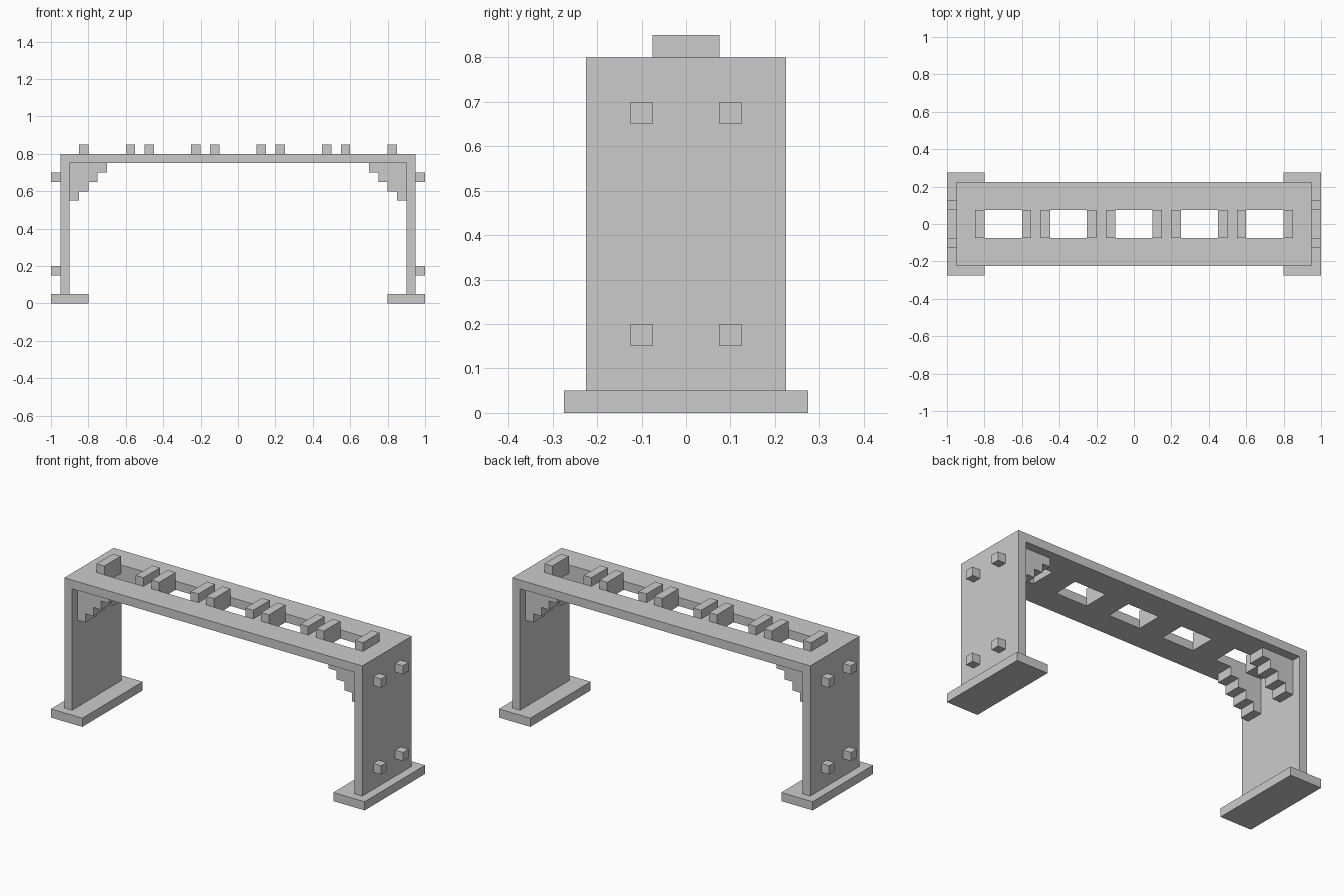
import bpy

if "Cube" in bpy.data.objects:
    bpy.data.objects.remove(bpy.data.objects["Cube"])


def make_object(name, verts, faces):
    mesh = bpy.data.meshes.new(name)
    mesh.from_pydata(verts, [], faces)
    obj = bpy.data.objects.new(name, mesh)
    bpy.context.collection.objects.link(obj)
    return obj


def extrude_profile(name, profile, y0, y1):
    """Extrude a counter-clockwise (seen from the front) XZ profile along y."""
    n = len(profile)
    verts = [(x, y, z) for y in (y0, y1) for x, z in profile]
    faces = [tuple(range(n)), tuple(reversed(range(n, 2 * n)))]
    faces += [(i, i + n, (i + 1) % n + n, (i + 1) % n) for i in range(n)]
    return make_object(name, verts, faces)


def box(name, x0, x1, y0, y1, z0, z1):
    x0, x1 = sorted((x0, x1))
    return extrude_profile(name, [(x0, z0), (x1, z0), (x1, z1), (x0, z1)], y0, y1)


# Bridge frame: two legs and the deck in one profile
frame = extrude_profile("frame", [
    (-0.95, 0.05), (-0.90, 0.05), (-0.90, 0.75), (0.90, 0.75),
    (0.90, 0.05), (0.95, 0.05), (0.95, 0.80), (-0.95, 0.80)], -0.225, 0.225)

# Deck openings, each with a raised bar at both ends
for i in range(5):
    cx = (i - 2) * 0.35
    cutter = box(f"opening_cutter_{i}", cx - 0.1, cx + 0.1, -0.075, 0.075, 0.7, 0.9)
    cutter.hide_render = True
    cutter.hide_viewport = True
    cut = frame.modifiers.new("opening", 'BOOLEAN')
    cut.operation = 'DIFFERENCE'
    cut.solver = 'EXACT'
    cut.object = cutter
    for s in (-1, 1):
        box(f"deck_bar_{i}", cx + s * 0.1, cx + s * 0.15, -0.075, 0.075, 0.80, 0.85)

# Stepped bracket profile on the right side
steps = [(0.90, 0.75)]
for k in range(4):
    x, z = 0.70 + 0.05 * k, 0.75 - 0.05 * k
    steps += [(x, z), (x, z - 0.05)]
steps.append((0.90, 0.55))

for s, side in ((-1, "left"), (1, "right")):
    # Foot plate
    box(f"{side}_foot", s * 0.8, s * 1.0, -0.275, 0.275, 0.0, 0.05)
    profile = [(s * x, z) for x, z in (steps if s > 0 else reversed(steps))]
    for y in (-0.175, 0.075):
        extrude_profile(f"{side}_stepped_bracket", profile, y, y + 0.1)
    # Studs on the outer leg face
    for y in (-0.125, 0.075):
        for z in (0.15, 0.65):
            box(f"{side}_stud", s * 0.95, s * 1.0, y, y + 0.05, z, z + 0.05)
